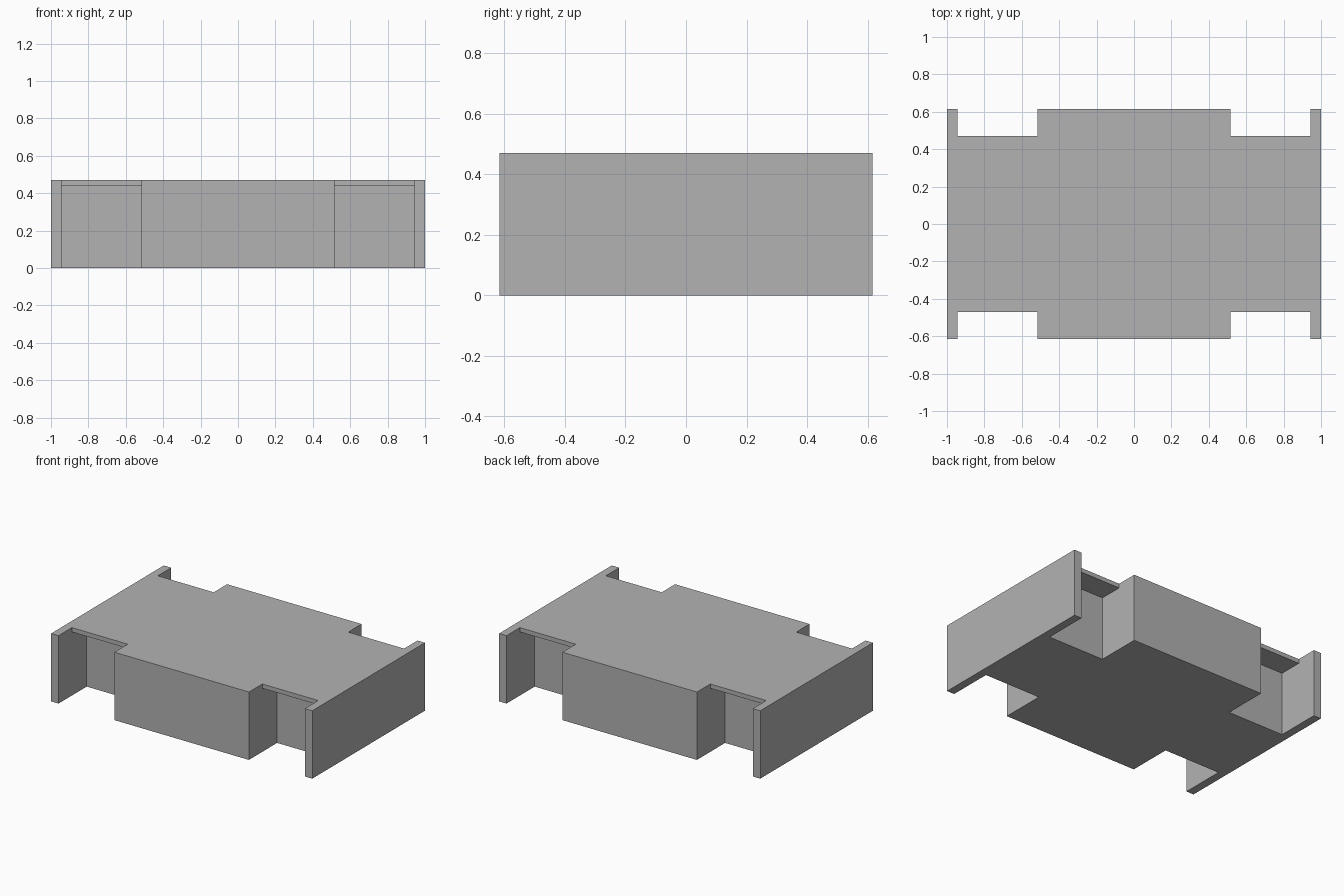
import bpy, bmesh

cube = bpy.data.objects.get("Cube")
if cube:
    bpy.data.objects.remove(cube, do_unlink=True)

LENGTH, DEPTH, HEIGHT = 2.0, 1.232, 0.47
BAY_INNER, BAY_OUTER = 0.515, 0.943      # x range of each bay
BAY_BACK, LIP_EDGE, LIP_BOTTOM = 0.308, 0.47, 0.44

grey = bpy.data.materials.new("plain grey")
grey.use_nodes = True
grey.diffuse_color = (0.448, 0.448, 0.448, 1)
grey.node_tree.nodes["Principled BSDF"].inputs["Base Color"].default_value = grey.diffuse_color


def make_object(name, bm):
    bmesh.ops.recalc_face_normals(bm, faces=bm.faces)
    mesh = bpy.data.meshes.new(name)
    bm.to_mesh(mesh)
    bm.free()
    mesh.materials.append(grey)
    obj = bpy.data.objects.new(name, mesh)
    bpy.context.collection.objects.link(obj)
    return obj


# Main block
bm = bmesh.new()
bmesh.ops.create_cube(bm, size=1)
for v in bm.verts:
    v.co.x *= LENGTH
    v.co.y *= DEPTH
    v.co.z = (v.co.z + 0.5) * HEIGHT
body = make_object("body", bm)

# Four stepped bays: deep below, shallow through the thin top lip
profile = [(BAY_BACK, -0.1), (0.8, -0.1), (0.8, 0.6),
           (LIP_EDGE, 0.6), (LIP_EDGE, LIP_BOTTOM), (BAY_BACK, LIP_BOTTOM)]
bm = bmesh.new()
for sx in (-1, 1):
    for sy in (-1, 1):
        face = bm.faces.new([bm.verts.new((sx * BAY_INNER, sy * y, z)) for y, z in profile])
        swept = bmesh.ops.extrude_face_region(bm, geom=[face])["geom"]
        moved = [g for g in swept if isinstance(g, bmesh.types.BMVert)]
        bmesh.ops.translate(bm, verts=moved, vec=(sx * (BAY_OUTER - BAY_INNER), 0, 0))
        # the starting face remains as the inner cap of the swept solid
        if not face.is_valid:
            continue
bmesh.ops.holes_fill(bm, edges=bm.edges, sides=0)
cutter = make_object("bay_cutter", bm)
cutter.hide_render = True

# Carve the bays, then drop the cutter
cut = body.modifiers.new("bays", "BOOLEAN")
cut.operation = "DIFFERENCE"
cut.solver = "EXACT"
cut.object = cutter
bpy.context.view_layer.objects.active = body
body.select_set(True)
bpy.ops.object.modifier_apply(modifier=cut.name)
bpy.data.objects.remove(cutter, do_unlink=True)
